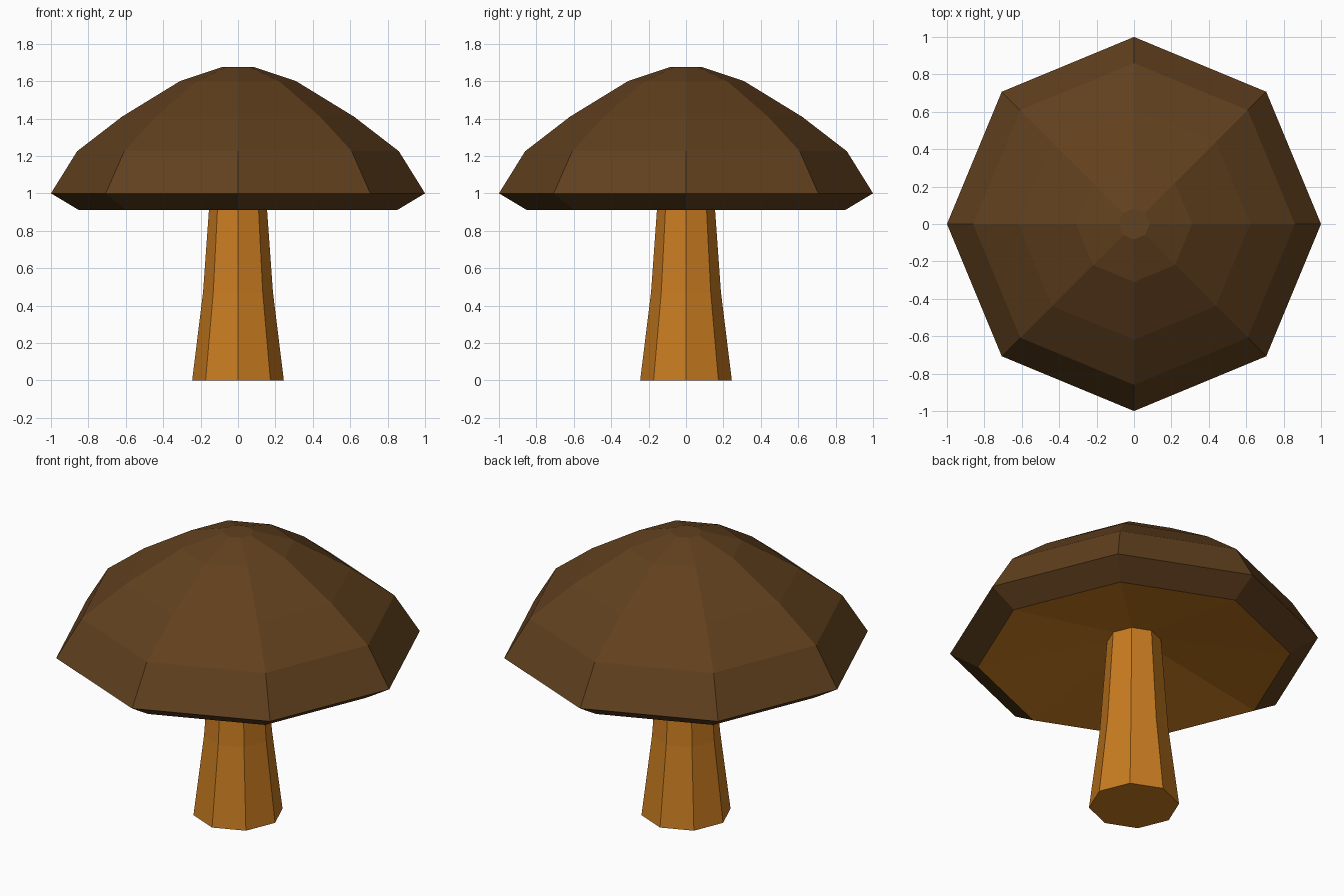
import bpy, bmesh, math

if "Cube" in bpy.data.objects:
    bpy.data.objects.remove(bpy.data.objects["Cube"])

SIDES = 8


def material(name, rgb):
    m = bpy.data.materials.new(name)
    m.diffuse_color = (*rgb, 1)
    m.use_nodes = True
    m.node_tree.nodes["Principled BSDF"].inputs["Base Color"].default_value = m.diffuse_color
    return m


def lathe(name, profile, mat, close_start=False, close_end=False):
    """Spin a (radius, height) profile into a flat-sided octagonal shell."""
    bm = bmesh.new()
    rings = []
    for r, z in profile:
        ring = []
        for i in range(SIDES):
            a = math.tau * i / SIDES
            ring.append(bm.verts.new((r * math.cos(a), r * math.sin(a), z)))
        rings.append(ring)
    # Profiles run bottom to top on the outside, so faces point outward
    for low, high in zip(rings, rings[1:]):
        for i in range(SIDES):
            j = (i + 1) % SIDES
            bm.faces.new((low[i], low[j], high[j], high[i]))
    if close_start:
        bm.faces.new(rings[0][::-1])
    if close_end:
        bm.faces.new(rings[-1])
    mesh = bpy.data.meshes.new(name)
    bm.to_mesh(mesh)
    bm.free()
    mesh.materials.append(mat)
    obj = bpy.data.objects.new(name, mesh)
    bpy.context.collection.objects.link(obj)
    return obj


cap_brown = material("cap_brown", (0.12, 0.052, 0.013))
stem_tan = material("stem_tan", (0.58, 0.20, 0.015))

# Domed cap with an undercut rim and a small flat top
lathe("cap", [(0.85, 0.91), (1.0, 1.0), (0.86, 1.225), (0.62, 1.41),
              (0.31, 1.6), (0.083, 1.676)], cap_brown, close_end=True)

# Shallow hollow underside, rising from the rim to the stem
lathe("cap_underside", [(0.147, 1.03), (0.85, 0.91)], stem_tan)

# Tapered stem
lathe("stem", [(0.245, 0), (0.187, 0.47), (0.147, 1.03)], stem_tan,
      close_start=True)
